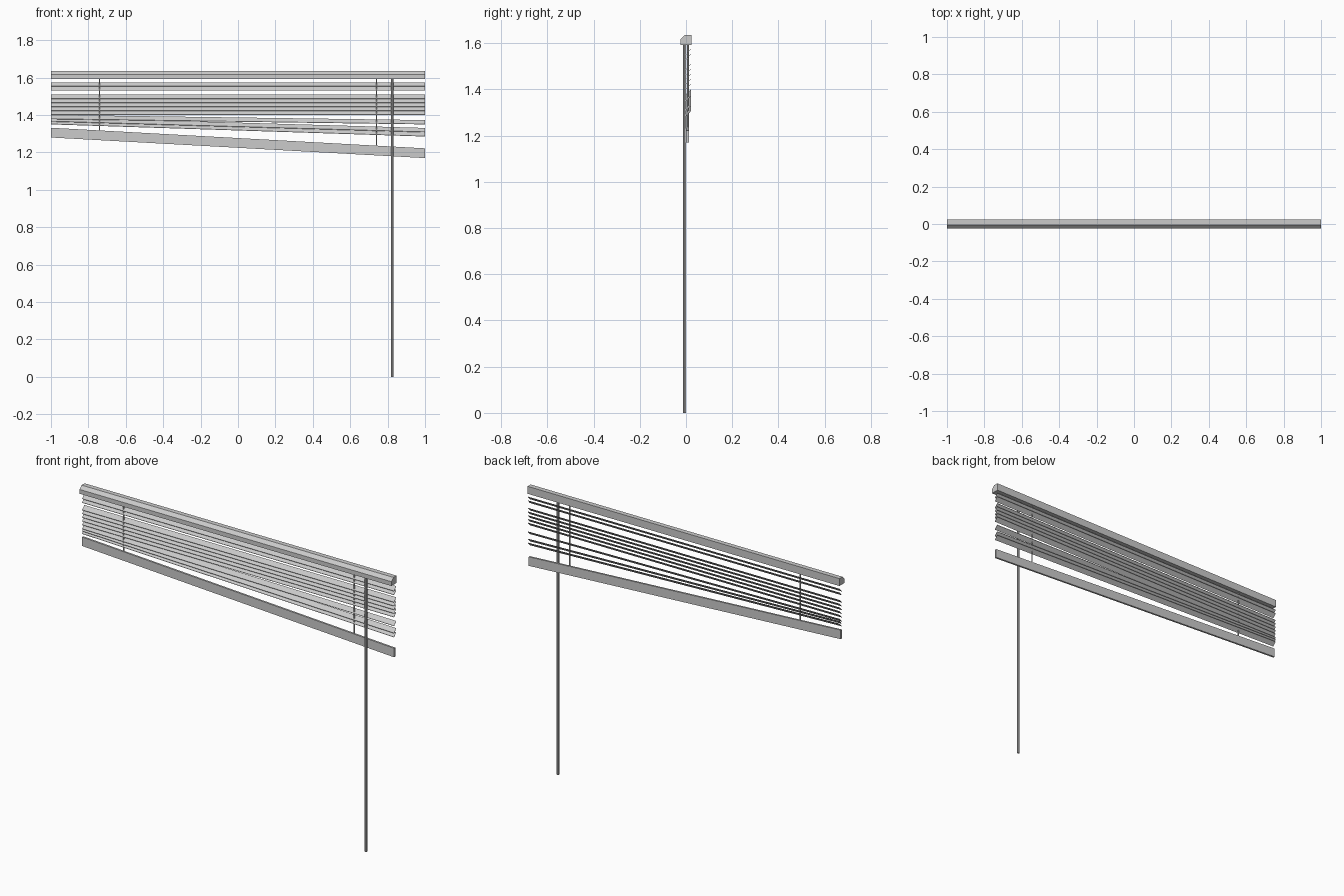
import bpy, bmesh, math
from mathutils import Vector

cube = bpy.data.objects.get("Cube")
if cube:
    bpy.data.objects.remove(cube, do_unlink=True)

grey = bpy.data.materials.new("light_grey")
grey.use_nodes = True
colour = (0.6, 0.6, 0.6, 1)
grey.diffuse_color = colour
grey.node_tree.nodes["Principled BSDF"].inputs["Base Color"].default_value = colour


def finish(name, bm):
    bmesh.ops.recalc_face_normals(bm, faces=bm.faces)
    mesh = bpy.data.meshes.new(name)
    bm.to_mesh(mesh)
    bm.free()
    mesh.materials.append(grey)
    obj = bpy.data.objects.new(name, mesh)
    bpy.context.collection.objects.link(obj)
    return obj


def extrusion(name, profile, z_right, z_left):
    """Sweep a (y, z) profile across the full width, tilting between end heights."""
    bm = bmesh.new()
    ends = [[bm.verts.new((x, y, z + base)) for y, z in profile]
            for x, base in ((-1, z_right), (1, z_left))]
    bm.faces.new(ends[0])
    bm.faces.new(ends[1])
    n = len(profile)
    for i in range(n):
        j = (i + 1) % n
        bm.faces.new((ends[0][i], ends[0][j], ends[1][j], ends[1][i]))
    return finish(name, bm)


def rod(name, x, y, bottom, top, radius, sides):
    bm = bmesh.new()
    bmesh.ops.create_cone(bm, cap_ends=True, segments=sides, radius1=radius,
                          radius2=radius, depth=top - bottom)
    bmesh.ops.translate(bm, verts=bm.verts, vec=Vector((x, y, (top + bottom) / 2)))
    return finish(name, bm)


# Head rail with a sloped front upper edge
extrusion("head_rail", [(-0.023, 0), (0.023, 0), (0.023, 0.043),
                        (-0.005, 0.043), (-0.023, 0.025)], 1.592, 1.592)

# Thin slats, front edge low; the lower ones hang askew
slat = [(0.001, 0), (0.021, 0.021), (0.021, 0.023), (0.001, 0.002)]
heights = [(1.552, 1.552), (1.53, 1.53)]
heights += [(1.487 - 0.0215 * i, 1.487 - 0.0215 * i) for i in range(5)]
heights += [(1.378, 1.35), (1.365, 1.308), (1.35, 1.285)]
for i, (right, left) in enumerate(heights):
    extrusion(f"slat_{i + 1}", slat, right, left)

# Crooked bottom rail
extrusion("bottom_rail", [(0.001, 0), (0.012, 0), (0.012, 0.052), (0.001, 0.052)],
          1.28, 1.17)

# Lift cords
for side, x, bottom in (("left", 0.74, 1.23), ("right", -0.74, 1.31)):
    rod(f"{side}_cord", x, 0.009, bottom, 1.595, 0.004, 6)

# Tilt wand
rod("tilt_wand", 0.825, -0.006, 0, 1.595, 0.007, 8)
